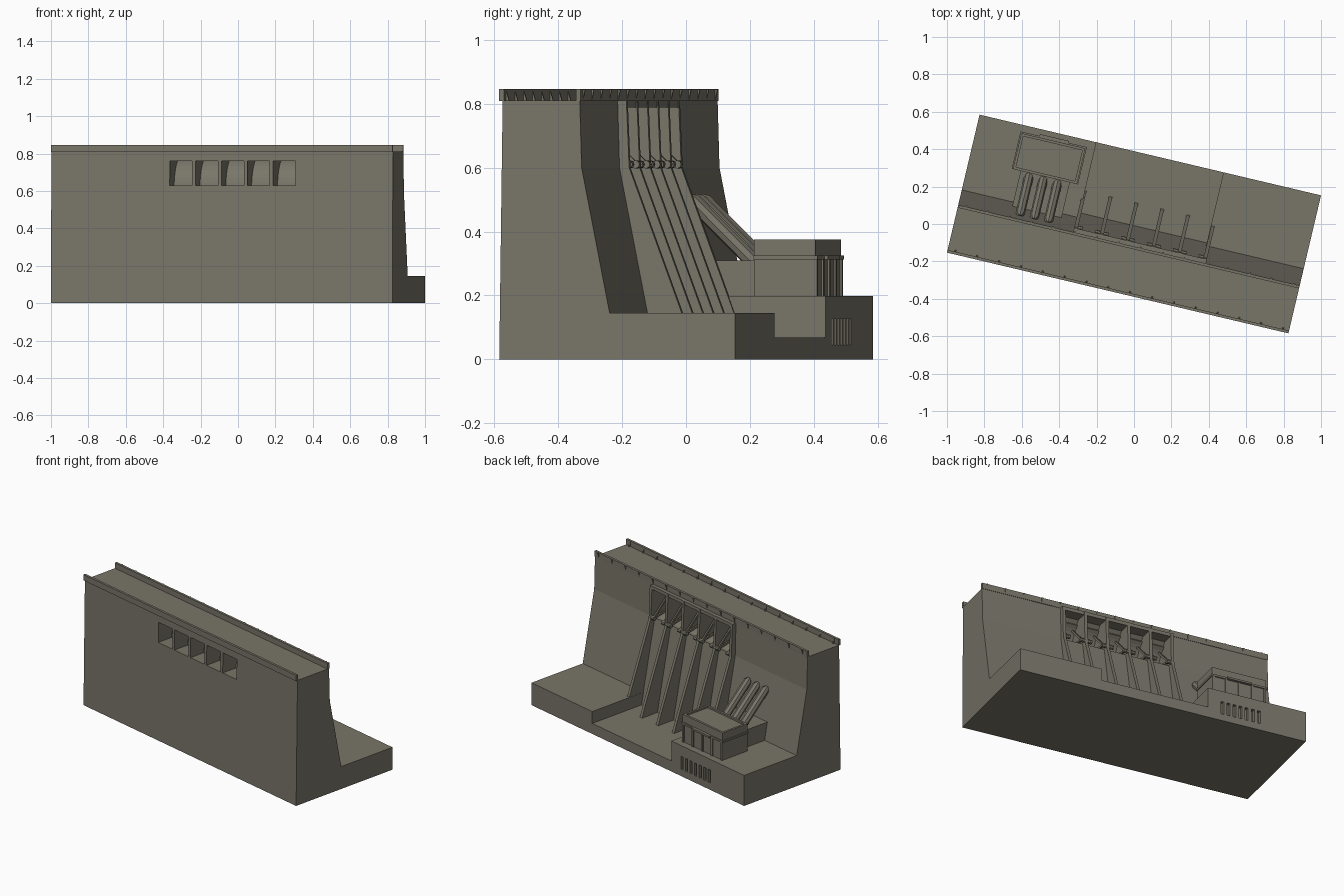
import bpy, bmesh, math
from mathutils import Matrix, Vector

cube = bpy.data.objects.get("Cube")
if cube:
    bpy.data.objects.remove(cube, do_unlink=True)

concrete = bpy.data.materials.new("olive_grey_concrete")
concrete.use_nodes = True
COLOUR = (0.19, 0.18, 0.14, 1)
concrete.diffuse_color = COLOUR
concrete.node_tree.nodes["Principled BSDF"].inputs["Base Color"].default_value = COLOUR

# The whole dam is turned on the ground; parts are laid out along its own axes
TURN = Matrix.Rotation(math.radians(-13.3), 4, 'Z')
HALF, BACK = 0.938, 0.379


def finish(name, bm):
    bmesh.ops.recalc_face_normals(bm, faces=bm.faces)
    bm.transform(TURN)
    mesh = bpy.data.meshes.new(name)
    bm.to_mesh(mesh)
    bm.free()
    mesh.materials.append(concrete)
    obj = bpy.data.objects.new(name, mesh)
    bpy.context.collection.objects.link(obj)
    return obj


def prisms(name, profile, spans):
    """Extrude a (depth, height) profile along the dam over each span."""
    bm = bmesh.new()
    for a, b in spans:
        face = bm.faces.new([bm.verts.new((a, v, z)) for v, z in profile])
        ext = bmesh.ops.extrude_face_region(bm, geom=[face])
        moved = [g for g in ext["geom"] if isinstance(g, bmesh.types.BMVert)]
        bmesh.ops.translate(bm, verts=moved, vec=(b - a, 0, 0))
    return finish(name, bm)


def rect(v0, v1, z0, z1):
    return [(v0, z0), (v1, z0), (v1, z1), (v0, z1)]


def block(name, u0, u1, v0, v1, z0, z1):
    return prisms(name, rect(v0, v1, z0, z1), [(u0, u1)])


def cut(obj, cutter):
    cutter.hide_render = True
    mod = obj.modifiers.new("cut", 'BOOLEAN')
    mod.operation, mod.object, mod.solver = 'DIFFERENCE', cutter, 'EXACT'
    graph = bpy.context.evaluated_depsgraph_get()
    mesh = bpy.data.meshes.new_from_object(obj.evaluated_get(graph))
    obj.modifiers.clear()
    obj.data = mesh
    bpy.data.objects.remove(cutter, do_unlink=True)


# Bay layout: six piers with five spillway bays between them
PITCH, FIRST, THICK = 0.142, -0.297, 0.019
piers = [FIRST + i * PITCH for i in range(6)]
bays = [(p + THICK / 2, p + PITCH - THICK / 2) for p in piers[:-1]]

# Main wall with spillway tunnels
wall = prisms("dam_wall", [(-BACK, 0), (0.005, 0), (-0.024, 0.145), (-0.114, 0.6),
                           (-0.12, 0.81), (-0.368, 0.81)], [(-HALF, HALF)])
cut(wall, prisms("tunnel_cutter", [(-0.45, 0.63), (-0.45, 0.76), (-0.2, 0.76), (-0.17, 0.79),
                                   (0, 0.79), (0, 0.6), (-0.13, 0.6), (-0.2, 0.63)], bays))

# Downstream decks at three levels
block("right_deck", 0.402, HALF, -0.05, BACK, 0, 0.145)
block("channel_floor", -0.296, 0.402, -0.05, BACK, 0, 0.068)
left_deck = block("left_deck", -HALF, -0.296, -0.05, BACK, 0, 0.198)
slots = [(-0.64 + i * 0.04, -0.62 + i * 0.04) for i in range(7)]
cut(left_deck, prisms("vent_cutter", rect(0.355, 0.42, 0.045, 0.128), slots))

# Sloping piers and the beam that links their tops
prisms("spillway_piers", [(-0.15, 0.81), (-0.092, 0.81), (-0.083, 0.6), (0.086, 0.145),
                          (0.113, 0.068), (-0.03, 0.068), (-0.13, 0.6)],
       [(p - THICK / 2, p + THICK / 2) for p in piers])
block("pier_top_beam", piers[0], piers[-1], -0.13, -0.094, 0.788, 0.81)

# Curved radial gates
PIVOT_V, PIVOT_Z = -0.09, 0.61


def arc(radius):
    return [(PIVOT_V - radius * math.cos(t), PIVOT_Z + radius * math.sin(t))
            for t in (math.radians(3 + i * 8) for i in range(8))]


prisms("gate_skins", arc(0.18) + arc(0.172)[::-1], bays)


# Gate arms fanning out from a hinge at the back
def arm_profile(angle):
    d = Vector((-math.cos(angle), math.sin(angle)))
    n = Vector((d.y, -d.x)) * 0.006
    c = Vector((PIVOT_V, PIVOT_Z))
    e = c + d * 0.175
    return [tuple(p) for p in (c + n, e + n, e - n, c - n)]


arm_spans = [s for a, b in bays for s in ((a + 0.012, a + 0.022), (b - 0.022, b - 0.012))]
for label, degrees in (("lower", 12), ("upper", 45)):
    prisms(label + "_gate_arms", arm_profile(math.radians(degrees)), arm_spans)
hinge = [(PIVOT_V + 0.013 * math.cos(i * math.pi / 4),
          PIVOT_Z + 0.013 * math.sin(i * math.pi / 4)) for i in range(8)]
prisms("gate_hinges", hinge, [s for a, b in bays for s in ((a, a + 0.028), (b - 0.028, b))])

# Crown parapets with small ribs
ribs = [(-0.9 + i * 0.12, -0.892 + i * 0.12) for i in range(16)]
block("front_parapet", -HALF, HALF, -BACK, -0.364, 0.808, 0.846)
block("back_parapet", -HALF, HALF, -0.132, -0.117, 0.808, 0.846)
prisms("front_parapet_ribs", [(-0.365, 0.81), (-0.355, 0.81), (-0.365, 0.844)], ribs)
prisms("back_parapet_ribs", [(-0.118, 0.808), (-0.11, 0.844), (-0.118, 0.844)], ribs)

# Powerhouse: body, ledge, upper storey with sunken roof
U0, U1, V0, V1 = -0.698, -0.346, 0.137, 0.334
block("powerhouse_body", U0, U1, V0, V1, 0.19, 0.315)
block("powerhouse_ledge", U0 - 0.006, U1 + 0.006, V0, V1 + 0.008, 0.313, 0.325)
storey = block("powerhouse_upper_storey", U0, U1, V0, V1, 0.32, 0.375)
cut(storey, block("roof_cutter", U0 + 0.014, U1 - 0.014, V0 + 0.014, V1 - 0.014, 0.364, 0.4))
block("powerhouse_canopy", -0.6, -0.44, V1, V1 + 0.018, 0.313, 0.325)
prisms("powerhouse_pilasters", rect(V1 - 0.01, V1 + 0.006, 0.195, 0.315),
       [(U0 + i * 0.0845, U0 + 0.014 + i * 0.0845) for i in range(5)])
block("penstock_annex", -0.655, -0.385, -0.08, V0 + 0.01, 0.19, 0.31)

# Three penstock pipes with tapered upper ends
start, end = Vector((0, 0.14, 0.275)), Vector((0, -0.085, 0.495))
axis = end - start
bm = bmesh.new()
for u in (-0.605, -0.527, -0.449):
    spin = axis.to_track_quat('Z', 'Y').to_matrix().to_4x4()
    place = Matrix.Translation((start + end) / 2 + Vector((u, 0, 0))) @ spin
    bmesh.ops.create_cone(bm, cap_ends=True, segments=8, radius1=0.025, radius2=0.025,
                          depth=axis.length, matrix=place)
    tip = Matrix.Translation(end + axis.normalized() * 0.01 + Vector((u, 0, 0))) @ spin
    bmesh.ops.create_cone(bm, cap_ends=True, segments=8, radius1=0.025, radius2=0.012,
                          depth=0.02, matrix=tip)
finish("penstock_pipes", bm)
